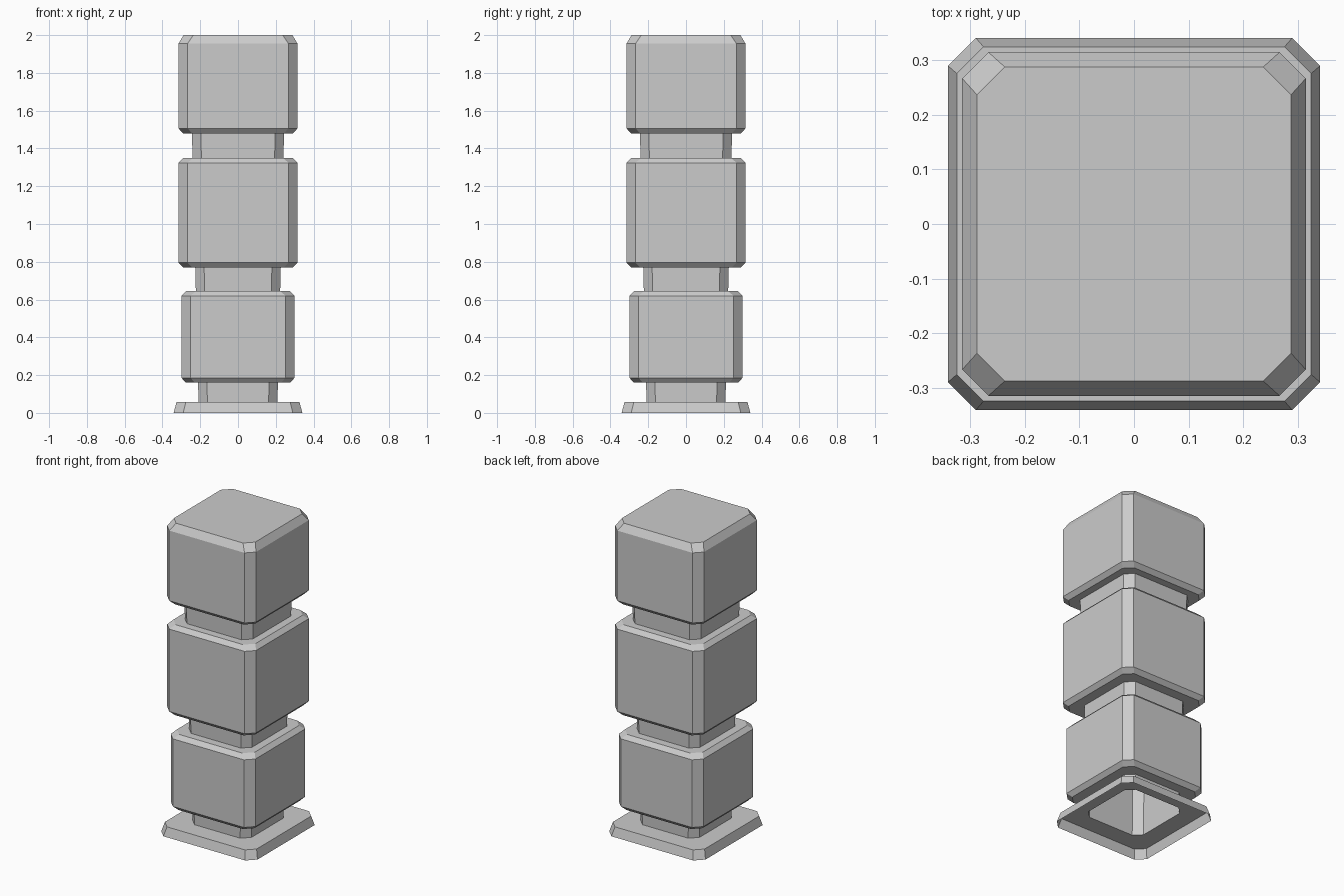
import bpy, bmesh

if "Cube" in bpy.data.objects:
    bpy.data.objects.remove(bpy.data.objects["Cube"])


def ring(bm, half, cut, z):
    """Square ring with chamfered corners."""
    f = half - cut
    pts = [(half, -f), (half, f), (f, half), (-f, half),
           (-half, f), (-half, -f), (-f, -half), (f, -half)]
    return [bm.verts.new((x, y, z)) for x, y in pts]


def loft(name, profile, cap_top=False):
    """Skin a list of (half width, corner cut, z) rings, from the bottom up."""
    bm = bmesh.new()
    rings = [ring(bm, *p) for p in profile]
    for a, b in zip(rings, rings[1:]):
        for i in range(8):
            j = (i + 1) % 8
            bm.faces.new((a[i], a[j], b[j], b[i]))
    if cap_top:
        bm.faces.new(rings[-1])
    mesh = bpy.data.meshes.new(name)
    bm.to_mesh(mesh)
    bm.free()
    obj = bpy.data.objects.new(name, mesh)
    bpy.context.collection.objects.link(obj)


def core(z):
    """Ring of the slightly flared inner column at height z."""
    return (0.2075 + 0.0245 * z, 0.047, z)


# Flared foot plate, open underneath
loft("foot_plate", [(0.341, 0.051, 0), (0.325, 0.049, 0.058), core(0.058)])

# Hollow column running through the blocks
loft("column", [core(0.058), core(1.48)])


# Bevelled blocks threaded on the column
def block(name, half, z0, z1, inset=0.025, top_bevel=0.026, top=False):
    profile = [core(z0), (half - 0.024, 0.048, z0), (half, 0.048, z0 + 0.026),
               (half, 0.048, z1 - top_bevel), (half - inset, 0.051, z1)]
    if not top:
        profile.append(core(z1))
    loft(name, profile, cap_top=top)


block("lower_block", 0.300, 0.16, 0.645)
block("middle_block", 0.315, 0.77, 1.35)
block("top_block", 0.315, 1.48, 2.0, inset=0.027, top_bevel=0.045, top=True)
